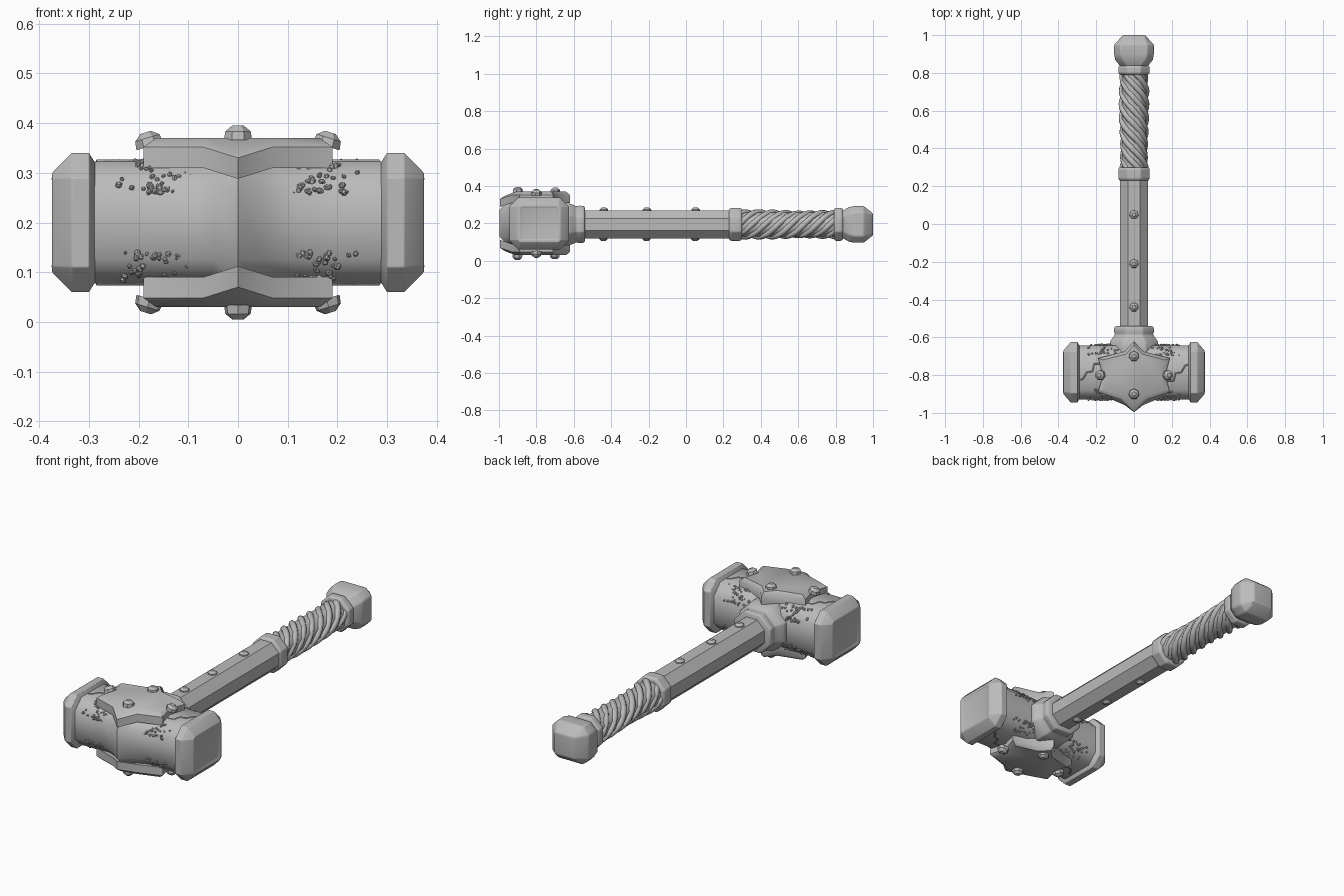
import bpy, bmesh, math, random
from mathutils import Vector, Matrix

random.seed(4)
if "Cube" in bpy.data.objects:
    bpy.data.objects.remove(bpy.data.objects["Cube"])

steel = bpy.data.materials.new("plain grey")
steel.use_nodes = True
steel.diffuse_color = (0.5, 0.5, 0.5, 1)
steel.node_tree.nodes["Principled BSDF"].inputs["Base Color"].default_value = (0.5, 0.5, 0.5, 1)

HEAD_Y, MID_Z, GRIP_Z = -0.785, 0.2, 0.195


def finish(name, bm, smooth=40, bevel=0):
    bmesh.ops.recalc_face_normals(bm, faces=bm.faces)
    mesh = bpy.data.meshes.new(name)
    bm.to_mesh(mesh)
    bm.free()
    ob = bpy.data.objects.new(name, mesh)
    bpy.context.collection.objects.link(ob)
    mesh.materials.append(steel)
    if bevel:
        mod = ob.modifiers.new("soft edges", 'BEVEL')
        mod.width, mod.segments, mod.limit_method = bevel, 2, 'ANGLE'
    if smooth:
        bpy.ops.object.select_all(action='DESELECT')
        ob.select_set(True)
        bpy.context.view_layer.objects.active = ob
        bpy.ops.object.shade_smooth_by_angle(angle=math.radians(smooth))
    return ob


def loft(name, rings, smooth=40, bevel=0):
    """Skin a list of point rings and cap both ends."""
    bm = bmesh.new()
    loops = [[bm.verts.new(p) for p in ring] for ring in rings]
    n = len(loops[0])
    for a, b in zip(loops, loops[1:]):
        for i in range(n):
            j = (i + 1) % n
            bm.faces.new((a[i], a[j], b[j], b[i]))
    bm.faces.new(loops[0])
    bm.faces.new(loops[-1])
    return finish(name, bm, smooth, bevel)


def octagon(u0, u1, v0, v1, c):
    """Rectangle with corners cut by c."""
    return [(u0 + c, v0), (u1 - c, v0), (u1, v0 + c), (u1, v1 - c),
            (u1 - c, v1), (u0 + c, v1), (u0, v1 - c), (u0, v0 + c)]


def across(x, hy, hz, c, front=0):
    return [(x, y, z) for y, z in octagon(HEAD_Y - hy - front, HEAD_Y + hy,
                                          MID_Z - hz, MID_Z + hz, c)]


def along(y, hx, hz, cut=0.58):
    c = cut * min(hx, hz)
    return [(x, y, z) for x, z in octagon(-hx, hx, GRIP_Z - hz, GRIP_Z + hz, c)]


# Hammer head body with a pointed ridge in the middle of the front
half = [(0.3, 0), (0.2, 0), (0.11, 0.005), (0.05, 0.03)]
stations = [(-x, f) for x, f in half] + [(0, 0.068)] + [(x, f) for x, f in half[::-1]]
loft("head_body", [across(x, 0.143, 0.123, 0.05, f) for x, f in stations], 50)

# Striking blocks at both ends
for side, s in (("left", 1), ("right", -1)):
    profile = [(0.278, 0.125, 0.105, 0.04), (0.3, 0.16, 0.14, 0.05),
               (0.335, 0.16, 0.14, 0.05), (0.374, 0.115, 0.1, 0.012),
               (0.375, 0.1, 0.09, 0.004), (0.371, 0.094, 0.084, 0.004)]
    loft(side + "_striking_block", [across(s * x, a, b, c) for x, a, b, c in profile], 35, 0.006)


def studs(name, places, s):
    """Small faceted rivets, each at x, y, z, radius and sideways lean."""
    bm = bmesh.new()
    for x, y, z, r, lean in places:
        mat = (Matrix.Translation((x, y, MID_Z + s * (z - MID_Z)))
               @ Matrix.Rotation(s * lean, 4, 'Y')
               @ Matrix.Rotation(0 if s > 0 else math.pi, 4, 'X'))
        bmesh.ops.create_cone(bm, cap_ends=True, segments=7, radius1=r, radius2=r * 0.9,
                              depth=r * 0.6, matrix=mat)
        bmesh.ops.create_cone(bm, cap_ends=True, segments=7, radius1=r * 0.9, radius2=r * 0.4,
                              depth=r * 0.4,
                              matrix=mat @ Matrix.Translation((0, 0, r * 0.5)))
    finish(name, bm, 30)


# Star-shaped armour plates with studs, above and below
outline = [(0, -0.62), (0.05, -0.675), (0.19, -0.71), (0.165, -0.8),
           (0.19, -0.89), (0.07, -0.93), (0, -0.995)]
star = outline + [(-x, y) for x, y in outline[-2:0:-1]]
for level, s in (("upper", 1), ("lower", -1)):
    rings = []
    for height, scale in ((0.11, 1), (0.152, 1), (0.17, 0.87)):
        rings.append([(x * scale, HEAD_Y + (y - HEAD_Y) * scale,
                       MID_Z + s * (height - (0.022 if y < -0.95 else 0)))
                      for x, y in star])
    loft(level + "_star_plate", rings, 45)
    studs(level + "_plate_studs", [(0, -0.7, 0.371, 0.029, 0), (0, -0.9, 0.375, 0.029, 0),
                                   (0.18, -0.8, 0.362, 0.029, 0.3),
                                   (-0.18, -0.8, 0.362, 0.029, -0.3)], s)
    studs(level + "_shaft_studs", [(0, y, 0.268 if s > 0 else 0.277, 0.026, 0)
                                   for y in (0.05, -0.21, -0.44)], s)

# Clusters of grit along the head's long edges
for level, s in (("upper", 1), ("lower", -1)):
    for face, d in (("front", -1), ("back", 1)):
        bm = bmesh.new()
        for side in (-1, 1):
            for k in range(42):
                x = side * min(0.24, max(0.08, random.gauss(0.16, 0.04)))
                t = random.random()
                if t < 0.4:
                    off, h = 0.145, 0.06 + 0.035 * t
                else:
                    f = (t - 0.4) / 0.6
                    off, h = 0.145 - 0.055 * f, 0.075 + 0.05 * f
                r = random.uniform(0.004, 0.008)
                mat = (Matrix.Translation((x, HEAD_Y + d * off, MID_Z + s * h))
                       @ Matrix.Rotation(random.uniform(0, 3), 4, Vector((1, side, t)))
                       @ Matrix.Diagonal((1, 0.8, 1.1, 1)))
                bmesh.ops.create_icosphere(bm, subdivisions=1, radius=r, matrix=mat)
        finish(level + "_" + face + "_grit", bm, 0)


def tube(name, paths, depth, resolution=2):
    cu = bpy.data.curves.new(name, 'CURVE')
    cu.dimensions = '3D'
    cu.bevel_depth, cu.bevel_resolution, cu.use_fill_caps = depth, resolution, True
    for path in paths:
        sp = cu.splines.new('POLY')
        sp.points.add(len(path) - 1)
        for p, co in zip(sp.points, path):
            p.co = (*co, 1)
    cu.materials.append(steel)
    ob = bpy.data.objects.new(name, cu)
    bpy.context.collection.objects.link(ob)


# Jagged cracks running from plate to striking block
crack = [(0.17, -0.83), (0.21, -0.83), (0.22, -0.79), (0.25, -0.785), (0.27, -0.75), (0.285, -0.745)]
tube("cracks", [[(m * x, HEAD_Y + m * (y - HEAD_Y), MID_Z + s * 0.123) for x, y in crack]
                for m in (-1, 1) for s in (-1, 1)], 0.004, 0)

# Collar, shaft, grip rings and pommel
loft("collar", [along(y, a, b) for y, a, b in
                ((-0.68, 0.13, 0.115), (-0.625, 0.128, 0.112), (-0.605, 0.115, 0.105),
                 (-0.585, 0.1, 0.096), (-0.57, 0.106, 0.1), (-0.545, 0.104, 0.098),
                 (-0.54, 0.09, 0.088))], 45, 0.005)
loft("shaft", [along(y, 0.075, 0.075) for y in (-0.6, 0.27)], 25)
for name, y0, y1 in (("lower_grip_ring", 0.23, 0.3), ("upper_grip_ring", 0.79, 0.84)):
    loft(name, [along(y0, 0.076, 0.08), along(y0 + 0.01, 0.083, 0.088),
                along(y1 - 0.01, 0.083, 0.088), along(y1, 0.076, 0.08)], 35, 0.005)
loft("pommel", [along(y, a, b, c) for y, a, b, c in
                ((0.825, 0.065, 0.065, 0.5), (0.87, 0.1, 0.092, 0.4), (0.9, 0.105, 0.098, 0.35),
                 (0.95, 0.105, 0.098, 0.35), (0.995, 0.062, 0.062, 0.15),
                 (1.0, 0.055, 0.055, 0.1))], 35, 0.008)

# Twisted wrapping around the grip
loft("grip_core", [along(y, 0.064, 0.064) for y in (0.27, 0.82)], 50)
wraps = []
for k in range(6):
    path = []
    for i in range(49):
        t = i / 48
        a = k * math.tau / 6 + t * 1.25 * math.tau
        r = 0.062 + 0.004 * math.sin(9 * t + 2 * k)
        path.append((r * math.cos(a), 0.285 + 0.52 * t, GRIP_Z + r * math.sin(a)))
    wraps.append(path)
tube("grip_wrapping", wraps, 0.016)
